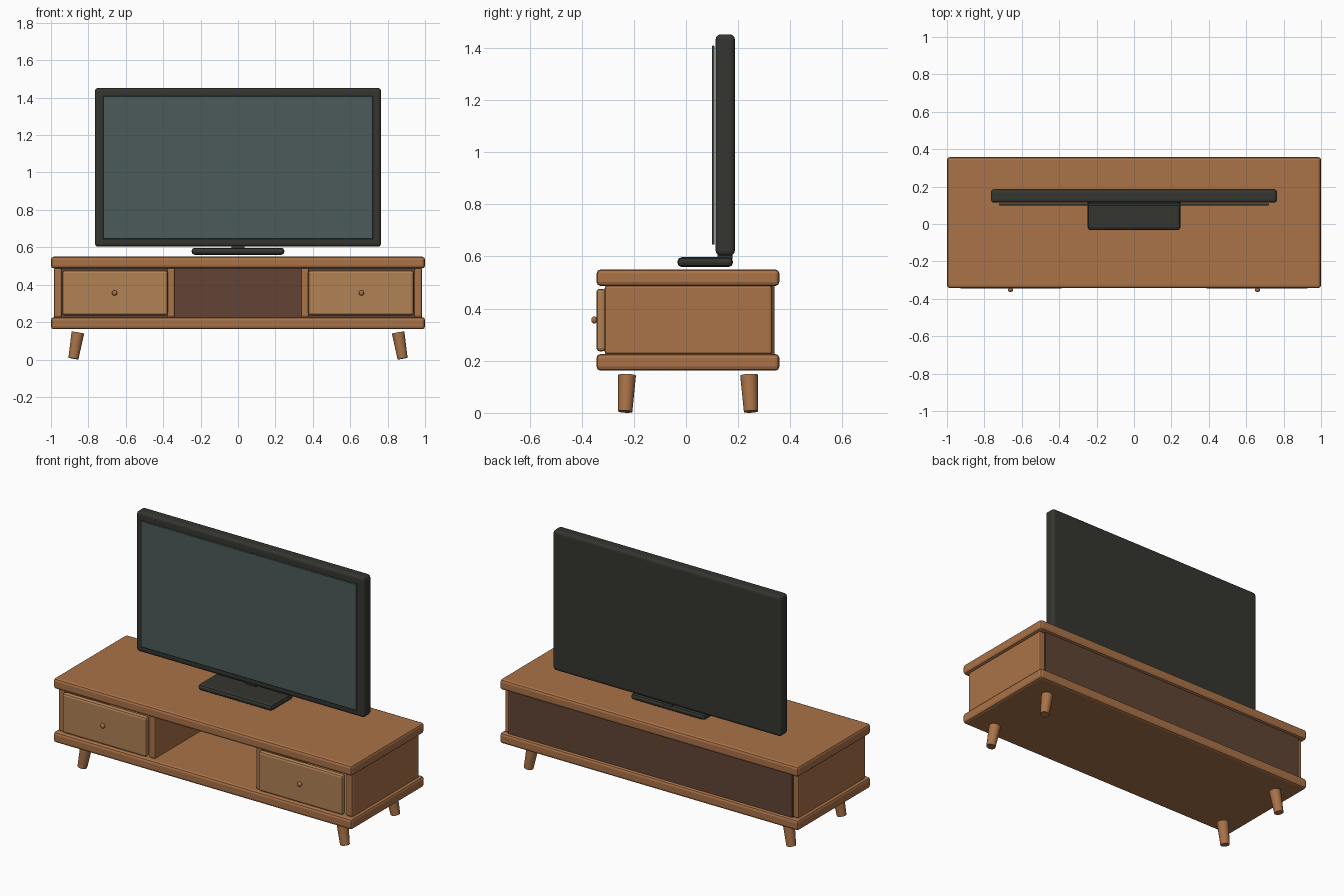
import bpy, bmesh
from mathutils import Vector

if "Cube" in bpy.data.objects:
    bpy.data.objects.remove(bpy.data.objects["Cube"])


def material(name, rgb):
    m = bpy.data.materials.new(name)
    m.diffuse_color = (*rgb, 1)
    m.use_nodes = True
    m.node_tree.nodes["Principled BSDF"].inputs["Base Color"].default_value = m.diffuse_color
    return m


WOOD = material("wood", (0.40, 0.17, 0.065))
LIGHT = material("light_wood", (0.44, 0.22, 0.09))
DARK = material("dark_wood", (0.12, 0.06, 0.035))
BLACK = material("black_plastic", (0.035, 0.035, 0.03))
SCREEN = material("screen_glass", (0.07, 0.105, 0.10))


def finish(bm, name, mat):
    me = bpy.data.meshes.new(name)
    bm.to_mesh(me)
    bm.free()
    me.materials.append(mat)
    ob = bpy.data.objects.new(name, me)
    bpy.context.collection.objects.link(ob)
    return ob


def box(name, x, y, z, mat, bevel=0.0, segments=2):
    """Box from (min, max) ranges with optional bevelled edges."""
    bm = bmesh.new()
    bmesh.ops.create_cube(bm, size=1)
    for v in bm.verts:
        v.co = Vector([(r[0] + r[1]) / 2 + c * (r[1] - r[0]) for r, c in zip((x, y, z), v.co)])
    ob = finish(bm, name, mat)
    if bevel:
        mod = ob.modifiers.new("bevel", 'BEVEL')
        mod.width, mod.segments = bevel, segments
    return ob


def smooth(ob):
    bpy.ops.object.select_all(action='DESELECT')
    bpy.context.view_layer.objects.active = ob
    ob.select_set(True)
    bpy.ops.object.shade_smooth_by_angle()


def leg(name, bottom, top, r_bottom, r_top):
    """Tapered cylinder between two points."""
    a, b = Vector(bottom), Vector(top)
    bm = bmesh.new()
    bmesh.ops.create_cone(bm, cap_ends=True, segments=24, radius1=r_bottom,
                          radius2=r_top, depth=(b - a).length)
    ob = finish(bm, name, WOOD)
    ob.location = (a + b) / 2
    ob.rotation_euler = (b - a).to_track_quat('Z', 'Y').to_euler()
    smooth(ob)


# Cabinet boards and back
box("top_board", (-1, 1), (-0.343, 0.358), (0.487, 0.55), WOOD, 0.015)
box("bottom_board", (-1, 1), (-0.343, 0.358), (0.162, 0.226), WOOD, 0.015)
box("back_panel", (-0.95, 0.95), (0.312, 0.34), (0.224, 0.489), DARK)

for s, side in ((-1, "left"), (1, "right")):
    def span(a, b):
        return tuple(sorted((s * a, s * b)))

    # Uprights
    box(f"{side}_side_panel", span(0.942, 0.985), (-0.312, 0.33), (0.224, 0.489), WOOD, 0.01)
    box(f"{side}_divider", span(0.337, 0.38), (-0.312, 0.312), (0.224, 0.489), WOOD, 0.01)

    # Drawer front and knob
    box(f"{side}_drawer_front", span(0.375, 0.94), (-0.344, -0.308), (0.236, 0.476), LIGHT, 0.013)
    bm = bmesh.new()
    bmesh.ops.create_uvsphere(bm, u_segments=16, v_segments=10, radius=0.014)
    knob = finish(bm, f"{side}_drawer_knob", WOOD)
    knob.location = (s * 0.66, -0.352, 0.356)
    knob.scale = (1, 0.8, 1)
    smooth(knob)

    # Splayed legs
    for t, end in ((-1, "front"), (1, "back")):
        leg(f"{end}_{side}_leg", (s * 0.88, 0.008 + t * 0.241, 0.005),
            (s * 0.856, 0.008 + t * 0.234, 0.144), 0.027, 0.034)

# Television
box("tv_body", (-0.765, 0.765), (0.114, 0.187), (0.603, 1.452), BLACK, 0.018, 3)
box("tv_screen", (-0.722, 0.722), (0.1, 0.109), (0.645, 1.409), SCREEN, 0.002, 1)
box("tv_neck", (-0.035, 0.035), (0.12, 0.178), (0.585, 0.62), BLACK, 0.004)
box("tv_stand", (-0.248, 0.248), (-0.033, 0.18), (0.56, 0.597), BLACK, 0.016)
